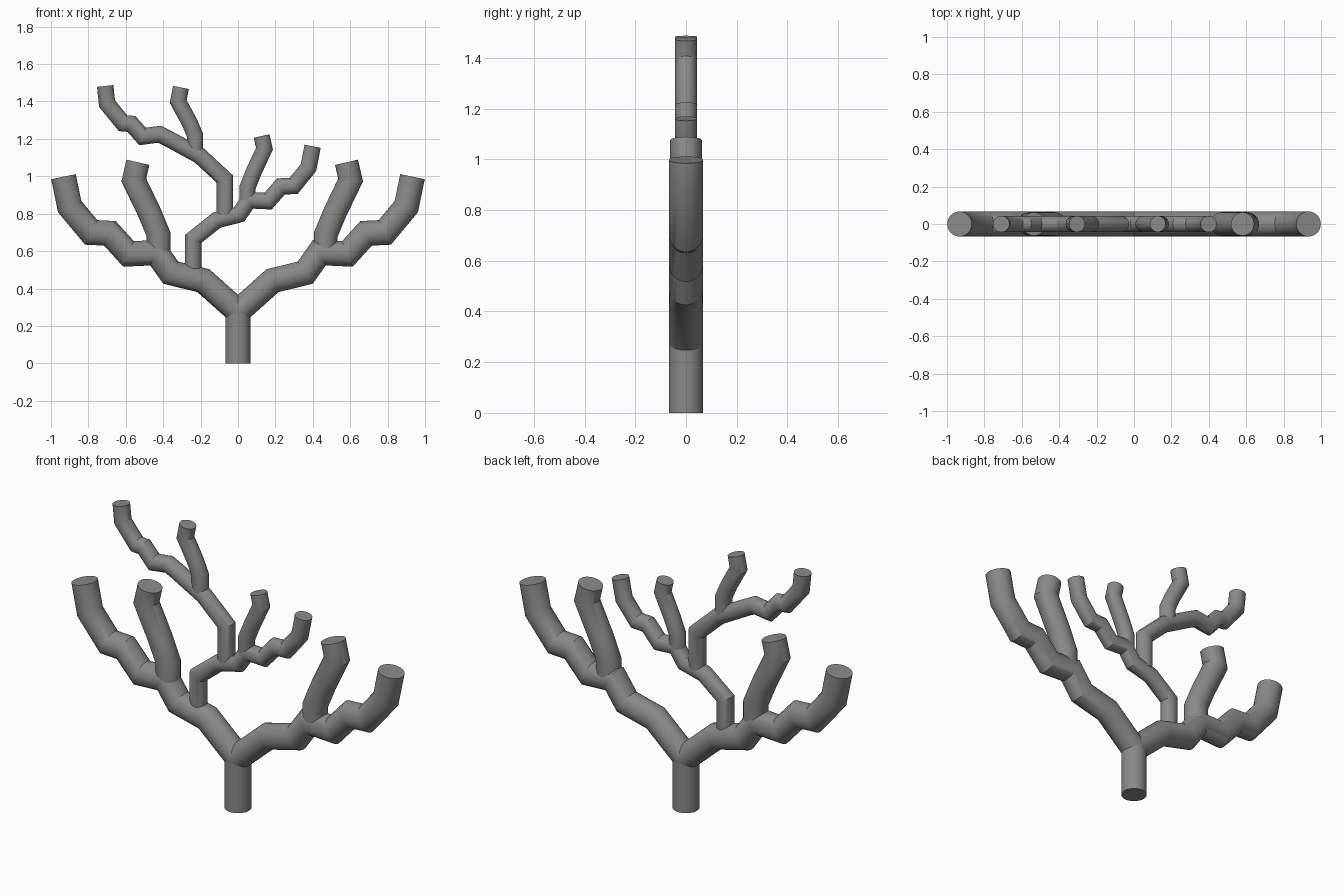
import bpy, bmesh, math
from mathutils import Vector

if "Cube" in bpy.data.objects:
    bpy.data.objects.remove(bpy.data.objects["Cube"])

SIDES = 32
bark = bpy.data.materials.new("bark")
bark.diffuse_color = (.25, .25, .25, 1)
bark.use_nodes = True
bark.node_tree.nodes["Principled BSDF"].inputs["Base Color"].default_value = bark.diffuse_color


def tube(name, path, r):
    """Round mitred tube along a path of (x, z) points in the y = 0 plane."""
    pts = [Vector(p) for p in path]
    dirs = [(b - a).normalized() for a, b in zip(pts, pts[1:])]
    bm = bmesh.new()
    rings = []
    for i, p in enumerate(pts):
        d0, d1 = dirs[max(i - 1, 0)], dirs[min(i, len(dirs) - 1)]
        t = (d0 + d1).normalized()
        side = Vector((t.y, -t.x)) * (r / t.dot(d1))
        ring = []
        for k in range(SIDES):
            a = 2 * math.pi * k / SIDES
            q = p + side * math.cos(a)
            ring.append(bm.verts.new((q.x, r * math.sin(a), q.y)))
        rings.append(ring)
    for A, B in zip(rings, rings[1:]):
        for k in range(SIDES):
            n = (k + 1) % SIDES
            bm.faces.new((A[k], A[n], B[n], B[k]))
    bm.faces.new(rings[0])
    bm.faces.new(rings[-1])
    bmesh.ops.recalc_face_normals(bm, faces=bm.faces)
    me = bpy.data.meshes.new(name)
    bm.to_mesh(me)
    bm.free()
    me.materials.append(bark)
    ob = bpy.data.objects.new(name, me)
    bpy.context.collection.objects.link(ob)
    bpy.ops.object.select_all(action='DESELECT')
    ob.select_set(True)
    bpy.context.view_layer.objects.active = ob
    bpy.ops.object.shade_smooth_by_angle(angle=math.radians(30))
    return ob


def flip(path, dx=0):
    return [(-x + dx, z) for x, z in path]


# Large limb and its fork, left side (mirrored for the right)
limb = [(0, .277), (-.185, .442), (-.36, .485), (-.435, .592), (-.585, .585),
        (-.685, .695), (-.785, .70), (-.90, .838), (-.933, .998)]
fork = [(-.425, .57), (-.425, .69), (-.475, .81), (-.557, .98), (-.535, 1.075)]

tube("trunk", [(0, 0), (0, .29)], .067)
tube("limb_left", limb, .067)
tube("limb_right", flip(limb), .067)
tube("fork_left", fork, .063)
tube("fork_right", flip(fork, .045), .063)


# Middle stem: a smaller copy of the right limb on a vertical stalk
def shrink(path):
    return [(-x * .685 - .24, (z - .30) * .71 + .665) for x, z in path]


tube("middle_branch", [(-.24, .46), (-.24, .665)] + shrink(limb[1:]), .044)
tube("middle_fork", shrink(fork), .043)

# Upper stem growing from the middle branch
tube("upper_branch", [(-.07, .79), (-.07, .985), (-.205, 1.11), (-.37, 1.2),
                      (-.42, 1.225), (-.51, 1.213), (-.57, 1.28),
                      (-.615, 1.284), (-.70, 1.388), (-.71, 1.483)], .044)
tube("upper_fork", [(-.23, 1.12), (-.23, 1.22), (-.26, 1.29),
                    (-.32, 1.4), (-.305, 1.475)], .043)
